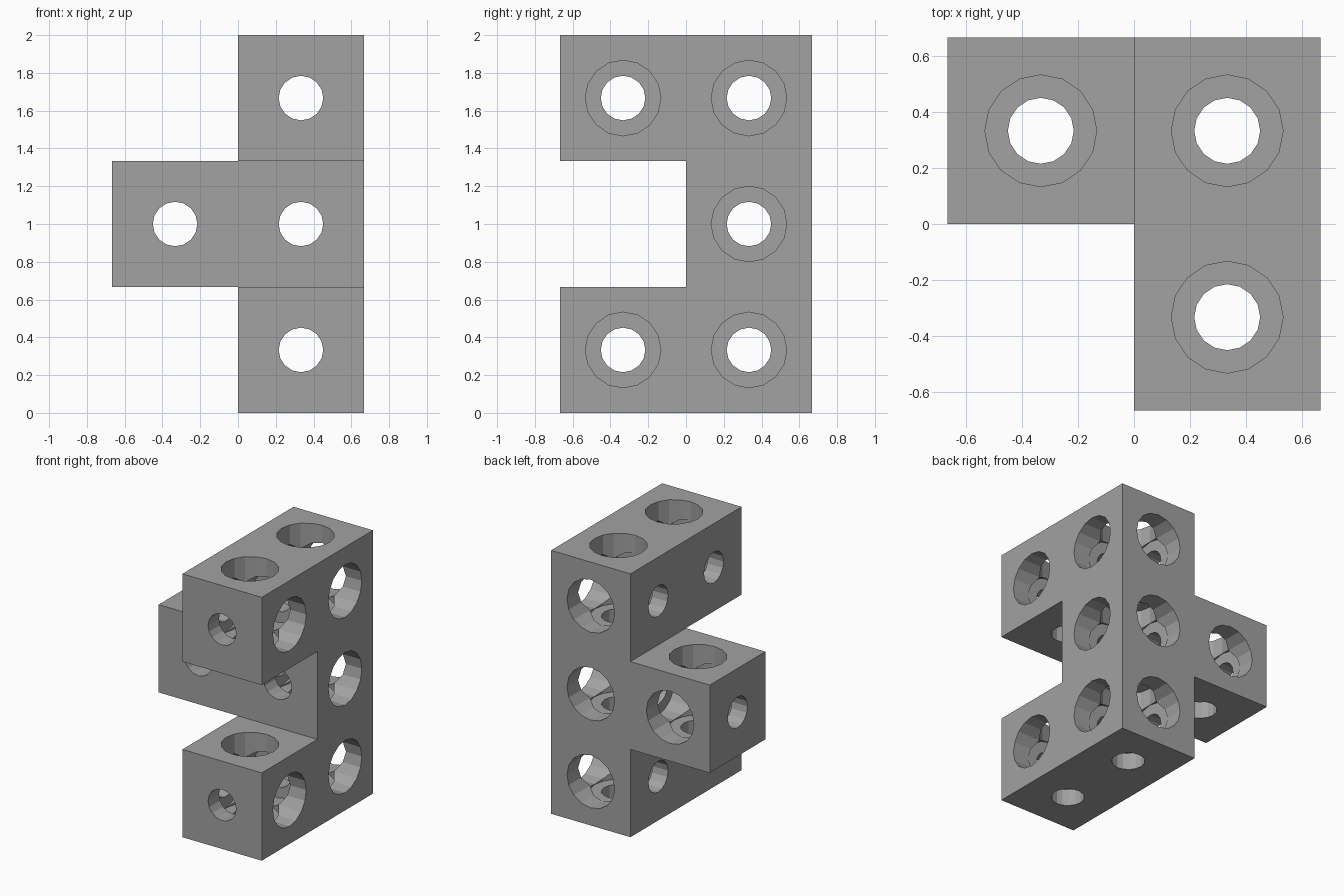
import bpy, bmesh, math
from mathutils import Matrix, Vector

if "Cube" in bpy.data.objects:
    bpy.data.objects.remove(bpy.data.objects["Cube"])

U = 2 / 3            # edge of one cubic cell
BORE, HOLE = 0.2, 0.118   # wide bore and narrow through-hole radii
FLOOR = 0.203        # bore floor distance below the cell centre
SIDES = 16

# Occupied cells: a three-high column, two front arms, one left arm
cells = [(1, 1, 0), (1, 1, 1), (1, 1, 2), (1, 0, 0), (1, 0, 2), (0, 1, 1)]


def centre(c):
    return Vector(((c[0] - 0.5) * U, (c[1] - 0.5) * U, (c[2] + 0.5) * U))


def make_object(name, bm):
    bmesh.ops.recalc_face_normals(bm, faces=bm.faces)
    mesh = bpy.data.meshes.new(name)
    bm.to_mesh(mesh)
    bm.free()
    ob = bpy.data.objects.new(name, mesh)
    bpy.context.collection.objects.link(ob)
    return ob


# Solid body: cubes welded together, shared inner walls removed
bm = bmesh.new()
for c in cells:
    bmesh.ops.create_cube(bm, size=U, matrix=Matrix.Translation(centre(c)))
inner = []
for f in bm.faces:
    outside = f.calc_center_median() + f.normal * U / 2
    if any((centre(c) - outside).length < 0.01 for c in cells):
        inner.append(f)
bmesh.ops.delete(bm, geom=inner, context='FACES')
bmesh.ops.remove_doubles(bm, verts=bm.verts, dist=0.001)
bmesh.ops.dissolve_limit(bm, angle_limit=0.01, verts=bm.verts, edges=bm.edges)
body = make_object("connector_block", bm)

# Stepped hole cutters along x, y and z through every cell
turns = [Matrix.Rotation(math.pi / 2, 4, 'Y'),
         Matrix.Rotation(-math.pi / 2, 4, 'X'), Matrix.Identity(4)]


def add_cylinder(bm, mid, turn, radius, low, high):
    place = Matrix.Translation(mid) @ turn @ Matrix.Translation((0, 0, (low + high) / 2))
    bmesh.ops.create_cone(bm, cap_ends=True, segments=SIDES, radius1=radius,
                          radius2=radius, depth=high - low, matrix=place)


bm = bmesh.new()
for c in cells:
    for axis, turn in enumerate(turns):
        ahead = list(c)
        ahead[axis] += 1
        over = 0 if tuple(ahead) in cells else 0.03
        add_cylinder(bm, centre(c), turn, BORE, -FLOOR, U / 2 + over)
        add_cylinder(bm, centre(c), turn, HOLE, -U / 2 - 0.03, -FLOOR + 0.05)
cutter = make_object("hole_cutter", bm)
cutter.hide_render = True

# Cut the holes and keep the result as plain mesh
cut = body.modifiers.new("holes", 'BOOLEAN')
cut.operation = 'DIFFERENCE'
cut.solver = 'EXACT'
cut.use_self = True
cut.object = cutter
bpy.context.view_layer.update()
graph = bpy.context.evaluated_depsgraph_get()
result = bpy.data.meshes.new_from_object(body.evaluated_get(graph))
body.modifiers.clear()
body.data = result
bpy.data.objects.remove(cutter)

# Single plain grey
grey = bpy.data.materials.new("mid_grey")
grey.diffuse_color = (0.36, 0.36, 0.36, 1)
grey.use_nodes = True
grey.node_tree.nodes["Principled BSDF"].inputs["Base Color"].default_value = grey.diffuse_color
body.data.materials.clear()
body.data.materials.append(grey)
for p in body.data.polygons:
    p.material_index = 0
    p.use_smooth = False
